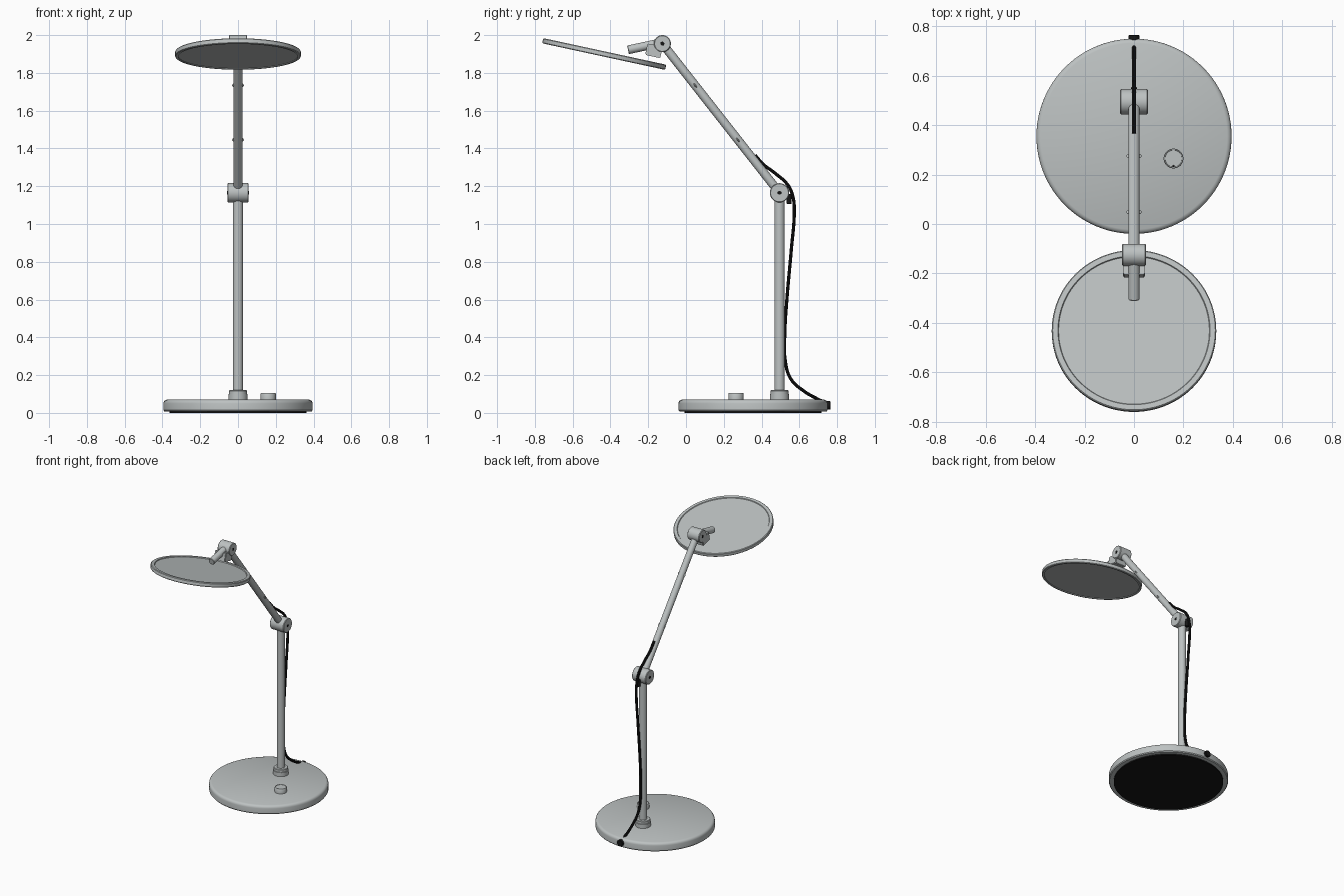
import bpy, bmesh, math
from mathutils import Vector, Matrix

if "Cube" in bpy.data.objects:
    bpy.data.objects.remove(bpy.data.objects["Cube"])


def material(name, rgb):
    m = bpy.data.materials.new(name)
    m.diffuse_color = (*rgb, 1)
    m.use_nodes = True
    m.node_tree.nodes["Principled BSDF"].inputs["Base Color"].default_value = m.diffuse_color
    return m


GREY = material("satin grey", (0.51, 0.54, 0.54))
PALE = material("pale grey", (0.61, 0.64, 0.64))
BLACK = material("black rubber", (0.008, 0.008, 0.008))


def finish(obj, mats):
    for m in mats:
        obj.data.materials.append(m)
    bpy.ops.object.select_all(action='DESELECT')
    obj.select_set(True)
    bpy.context.view_layer.objects.active = obj
    bpy.ops.object.shade_smooth_by_angle(angle=math.radians(35))
    return obj


def mesh_object(name, bm, matrix, mats):
    bmesh.ops.recalc_face_normals(bm, faces=bm.faces)
    me = bpy.data.meshes.new(name)
    bm.to_mesh(me)
    bm.free()
    obj = bpy.data.objects.new(name, me)
    bpy.context.collection.objects.link(obj)
    obj.matrix_world = matrix
    return finish(obj, mats)


def lathe(name, profile, matrix, mats, steps=48, rule=None):
    """Spin a (radius, height) profile around local z."""
    bm = bmesh.new()
    verts = [bm.verts.new((r, 0, z)) for r, z in profile]
    edges = [bm.edges.new(pair) for pair in zip(verts, verts[1:])]
    bmesh.ops.spin(bm, geom=verts + edges, cent=(0, 0, 0), axis=(0, 0, 1),
                   angle=math.tau, steps=steps)
    bmesh.ops.remove_doubles(bm, verts=bm.verts, dist=1e-5)
    if rule:
        for f in bm.faces:
            f.material_index = rule(f.calc_center_median())
    return mesh_object(name, bm, matrix, mats)


def rod(name, p, q, r, mat, bevel=0.003, steps=32):
    """Cylinder with eased rims from p to q."""
    p, q = Vector(p), Vector(q)
    h = (q - p).length
    prof = [(0, 0), (r - bevel, 0), (r, bevel), (r, h - bevel), (r - bevel, h), (0, h)]
    rot = (q - p).to_track_quat('Z', 'Y').to_matrix().to_4x4()
    return lathe(name, prof, Matrix.Translation(p) @ rot, [mat], steps)


def box(name, center, size, tilt, mat, bevel=0.004):
    bm = bmesh.new()
    bmesh.ops.create_cube(bm, size=1, matrix=Matrix.Diagonal((*size, 1)))
    bmesh.ops.bevel(bm, geom=bm.edges[:], offset=bevel, segments=2, affect='EDGES')
    m = Matrix.Translation(center) @ Matrix.Rotation(tilt, 4, 'X')
    return mesh_object(name, bm, m, [mat])


# Round base with rubber foot
lathe("base", [(0, .008), (.39, .008), (.395, .014), (.395, .05), (.393, .059),
               (.387, .066), (.377, .07), (0, .07)],
      Matrix.Translation((0, .355, 0)), [GREY], 96)
lathe("foot_pad", [(0, 0), (.362, 0), (.362, .01), (0, .01)],
      Matrix.Translation((0, .355, 0)), [BLACK], 96)

# Dial with its marker
lathe("dial", [(0, 0), (.04, 0), (.04, .033), (.038, .036), (.035, .036),
               (.034, .034), (0, .034)], Matrix.Translation((.16, .265, .069)), [GREY])
rod("dial_marker", (.16, .234, .1), (.16, .234, .105), .004, BLACK, .001, 16)

# Column and collar
Y = .495
lathe("collar", [(0, 0), (.051, 0), (.051, .03), (.048, .032), (.048, .048),
                 (.045, .051), (0, .051)], Matrix.Translation((0, Y, .069)), [GREY])
rod("column", (0, Y, .1), (0, Y, 1.165), .027, GREY)

# Tilting arm between two hinge drums
LOW, HIGH = Vector((0, Y, 1.165)), Vector((0, -.125, 1.955))
rod("arm", LOW, HIGH, .023, GREY)
for label, c, r, w in (("lower", LOW, .051, .056), ("upper", HIGH, .045, .048)):
    rod(label + "_hinge", c - Vector((w, 0, 0)), c + Vector((w, 0, 0)), r, GREY, .004, 48)
    for side, s in (("left", -1), ("right", 1)):
        end = c + Vector((s * w, 0, 0))
        rod(f"{label}_screw_{side}", end - Vector((s * .003, 0, 0)),
            end + Vector((s * .001, 0, 0)), .01, BLACK, .0005, 24)

# Small oval bosses on both sides of the arm
direction = (HIGH - LOW).normalized()
for i, t in enumerate((.355, .72)):
    c = LOW.lerp(HIGH, t)
    bm = bmesh.new()
    bmesh.ops.create_uvsphere(bm, u_segments=24, v_segments=12, radius=1,
                              matrix=Matrix.Diagonal((.031, .007, .02, 1)))
    rot = direction.to_track_quat('Z', 'Y').to_matrix()
    # keep the wide axis across the arm
    x = Vector((1, 0, 0))
    rot = Matrix((x, direction.cross(x), direction)).transposed().to_4x4()
    mesh_object(f"arm_boss_{i + 1}", bm, Matrix.Translation(c) @ rot, [GREY])

# Head bracket and handle
TILT = math.radians(-12.2)
box("head_bracket", (0, -.17, 1.917), (.09, .082, .062), TILT, GREY)
rod("head_handle", (0, -.307, 1.922), (0, -.14, 1.958), .023, GREY)

# Tilted lamp disc: grey rim, pale back cover and diffuser
lathe("lamp_head", [(0, -.01), (.316, -.01), (.316, -.014), (.329, -.014), (.333, -.01),
                    (.333, .01), (.329, .014), (.308, .014), (.305, .009), (0, .009)],
      Matrix.Translation((0, -.433, 1.9)) @ Matrix.Rotation(TILT, 4, 'X'),
      [GREY, PALE], 96, lambda c: int(c.xy.length < .2))

# Power cable from arm to base
path = [(.365, 1.365), (.41, 1.315), (.47, 1.27), (.54, 1.205), (.567, 1.14), (.573, 1.07),
        (.557, .86), (.534, .6), (.523, .42), (.525, .28), (.555, .18), (.625, .115),
        (.69, .077), (.735, .055)]
curve = bpy.data.curves.new("cable", 'CURVE')
curve.dimensions = '3D'
curve.bevel_depth = .009
curve.bevel_resolution = 3
curve.use_fill_caps = True
spline = curve.splines.new('BEZIER')
spline.bezier_points.add(len(path) - 1)
for bp, (y, z) in zip(spline.bezier_points, path):
    bp.co = (0, y, z)
    bp.handle_left_type = bp.handle_right_type = 'AUTO'
cable = bpy.data.objects.new("cable", curve)
bpy.context.collection.objects.link(cable)
bpy.context.view_layer.objects.active = cable
cable.select_set(True)
bpy.ops.object.select_all(action='DESELECT')
cable.select_set(True)
bpy.ops.object.convert(target='MESH')
finish(bpy.context.view_layer.objects.active, [BLACK])

# Cable outlets
rod("hinge_outlet", (0, .546, 1.105), (0, .546, 1.16), .013, BLACK)
rod("base_plug", (0, .735, .04), (0, .765, .04), .023, BLACK)
